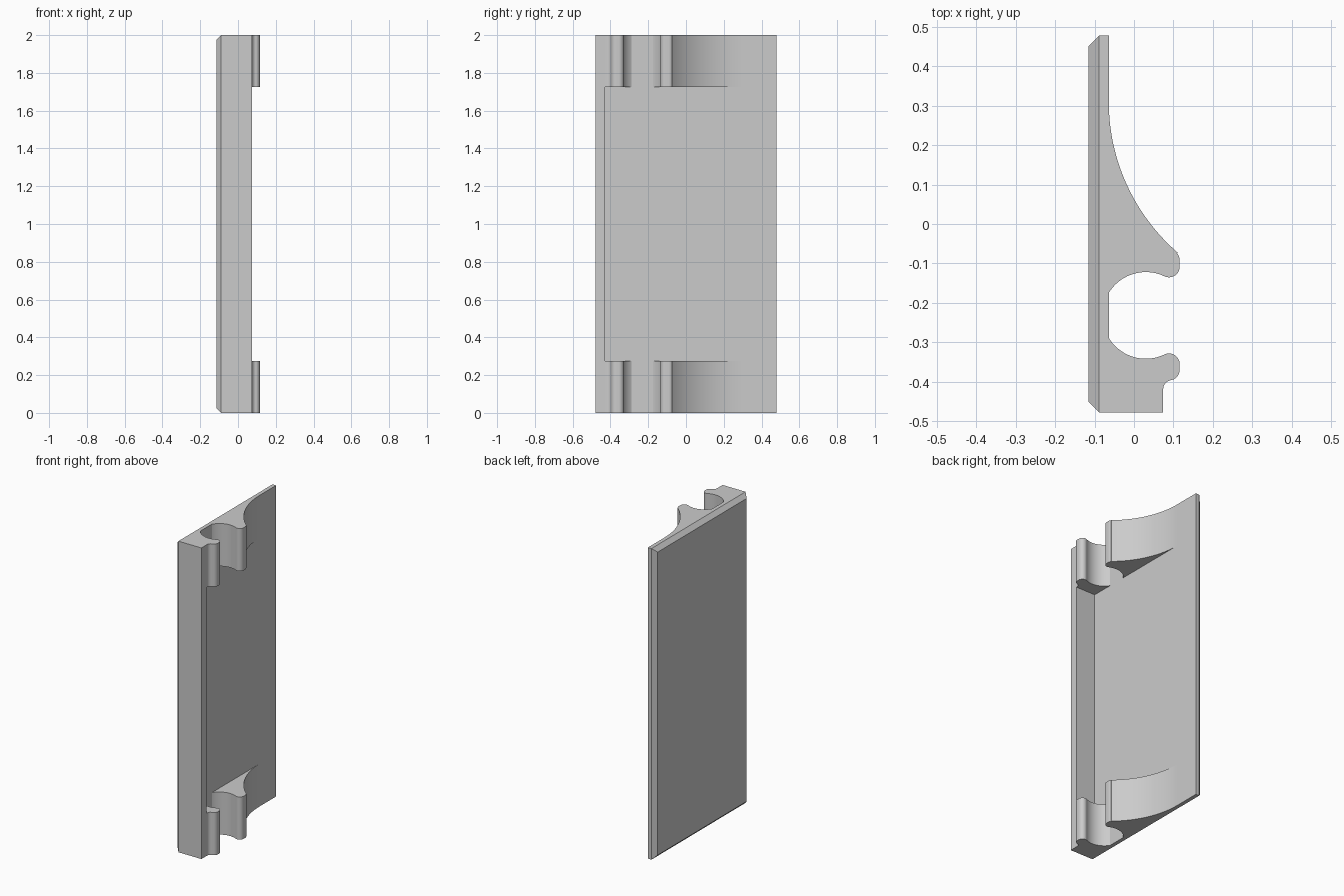
import bpy, bmesh, math

if "Cube" in bpy.data.objects:
    bpy.data.objects.remove(bpy.data.objects["Cube"])

grey = bpy.data.materials.new("plain_grey")
grey.diffuse_color = (0.6, 0.6, 0.6, 1)
grey.use_nodes = True
grey.node_tree.nodes["Principled BSDF"].inputs["Base Color"].default_value = grey.diffuse_color

BACK, SEAM, FACE, LIP = -0.115, -0.089, -0.064, 0.074
Y, H, CLIP = 0.478, 2.0, 0.274
RAIL_Y = -0.428


def arc(cx, cy, r, a0, a1, n):
    return [(cx + r * math.cos(math.radians(a0 + (a1 - a0) * i / n)),
             cy + r * math.sin(math.radians(a0 + (a1 - a0) * i / n)))
            for i in range(n + 1)]


def finish(name, bm):
    bmesh.ops.recalc_face_normals(bm, faces=bm.faces[:])
    me = bpy.data.meshes.new(name)
    bm.to_mesh(me)
    bm.free()
    me.materials.append(grey)
    ob = bpy.data.objects.new(name, me)
    bpy.context.collection.objects.link(ob)
    bpy.ops.object.select_all(action='DESELECT')
    ob.select_set(True)
    bpy.context.view_layer.objects.active = ob
    bpy.ops.object.shade_smooth_by_angle(angle=math.radians(30))
    return ob


def extrude(name, profile, z0, z1):
    bm = bmesh.new()
    lo = [bm.verts.new((x, y, z0)) for x, y in profile]
    hi = [bm.verts.new((x, y, z1)) for x, y in profile]
    bm.faces.new(lo)
    bm.faces.new(hi)
    n = len(profile)
    for i in range(n):
        j = (i + 1) % n
        bm.faces.new((lo[i], lo[j], hi[j], hi[i]))
    return finish(name, bm)


# Back plate: rectangular rings lofted along x, chamfered at the rear
bm = bmesh.new()
rings = []
for x, inset in ((BACK, 0.026), (SEAM, 0), (FACE, 0)):
    y, z0, z1 = Y - inset, inset, H - inset
    rings.append([bm.verts.new((x, a, b)) for a, b in
                  ((-y, z0), (y, z0), (y, z1), (-y, z1))])
for a, b in zip(rings, rings[1:]):
    for i in range(4):
        j = (i + 1) % 4
        bm.faces.new((a[i], a[j], b[j], b[i]))
bm.faces.new(rings[0])
bm.faces.new(rings[-1])
finish("back_plate", bm)

# Full-height side rail
extrude("side_rail", [(FACE, -Y), (LIP, -Y), (LIP, RAIL_Y), (FACE, RAIL_Y)], 0, H)

# Round socket between the two jaws of each clip
CX, CY, R, TIP = 0.03, -0.232, 0.11, 0.027
wall = math.degrees(math.acos((FACE - CX) / R))
lean = 64.5
tx = CX + (R + TIP) * math.cos(math.radians(lean))
ty = (R + TIP) * math.sin(math.radians(lean))

# Wide jaw: sweeping outer curve, rounded tip, socket wall
SR = 0.506
sweep_end = 180 + math.degrees(math.asin(0.382 / SR))
wide = arc(FACE + SR, 0.31, SR, 180, sweep_end, 32)
wide += arc(tx, -0.092, TIP, 40, 0, 6)
wide += arc(tx, CY + ty, TIP, 0, lean - 180, 14)
wide += arc(CX, CY, R, lean, wall, 20)[1:]

# Narrow jaw: socket wall, rounded tip, small fillet into the rail
narrow = arc(CX, CY, R, -wall, -lean, 20)
narrow += arc(tx, CY - ty, TIP, 180 - lean, 0, 14)[1:]
narrow += arc(tx, -0.37, TIP, 0, -75, 8)
narrow += arc(0.098, -0.42, 0.024, 90, 180, 8)
narrow += [(LIP, RAIL_Y), (FACE, RAIL_Y)]

# Clips at both ends
for end, z0, z1 in (("lower", 0, CLIP), ("upper", H - CLIP, H)):
    extrude(end + "_wide_jaw", wide, z0, z1)
    extrude(end + "_narrow_jaw", narrow, z0, z1)
